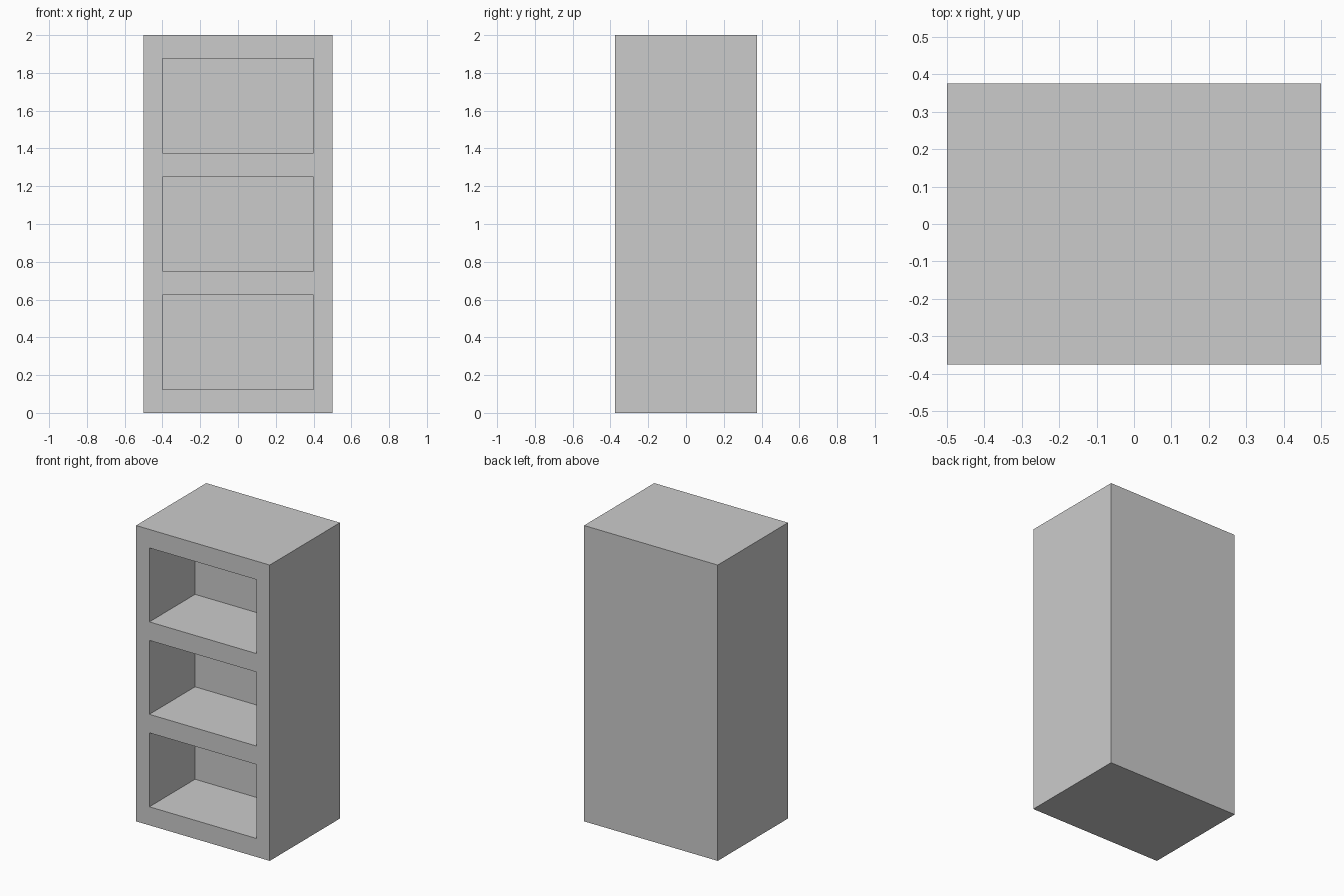
import bpy

if "Cube" in bpy.data.objects:
    bpy.data.objects.remove(bpy.data.objects["Cube"])

W, D, H = 1.0, 0.75, 2.0        # cabinet size
BOARD, OPEN_H, OPEN_W = 0.125, 0.5, 0.8
DEPTH = 0.4875                  # compartment depth


def box(name, lo, hi):
    bpy.ops.mesh.primitive_cube_add(size=1, location=[(a + b) / 2 for a, b in zip(lo, hi)])
    ob = bpy.context.object
    ob.name = name
    ob.scale = [b - a for a, b in zip(lo, hi)]
    bpy.ops.object.transform_apply(location=True, rotation=False, scale=True)
    return ob


# Solid cabinet body
cabinet = box("cabinet", (-W / 2, -D / 2, 0), (W / 2, D / 2, H))

# Three open compartments cut into the front
for i in range(3):
    z = BOARD + i * (OPEN_H + BOARD)
    cutter = box("compartment_cutter", (-OPEN_W / 2, -D / 2 - 0.1, z),
                 (OPEN_W / 2, -D / 2 + DEPTH, z + OPEN_H))
    cutter.hide_render = True
    mod = cabinet.modifiers.new("compartment", 'BOOLEAN')
    mod.operation = 'DIFFERENCE'
    mod.solver = 'EXACT'
    mod.object = cutter
    bpy.context.view_layer.objects.active = cabinet
    bpy.ops.object.modifier_apply(modifier=mod.name)
    bpy.data.objects.remove(cutter)
